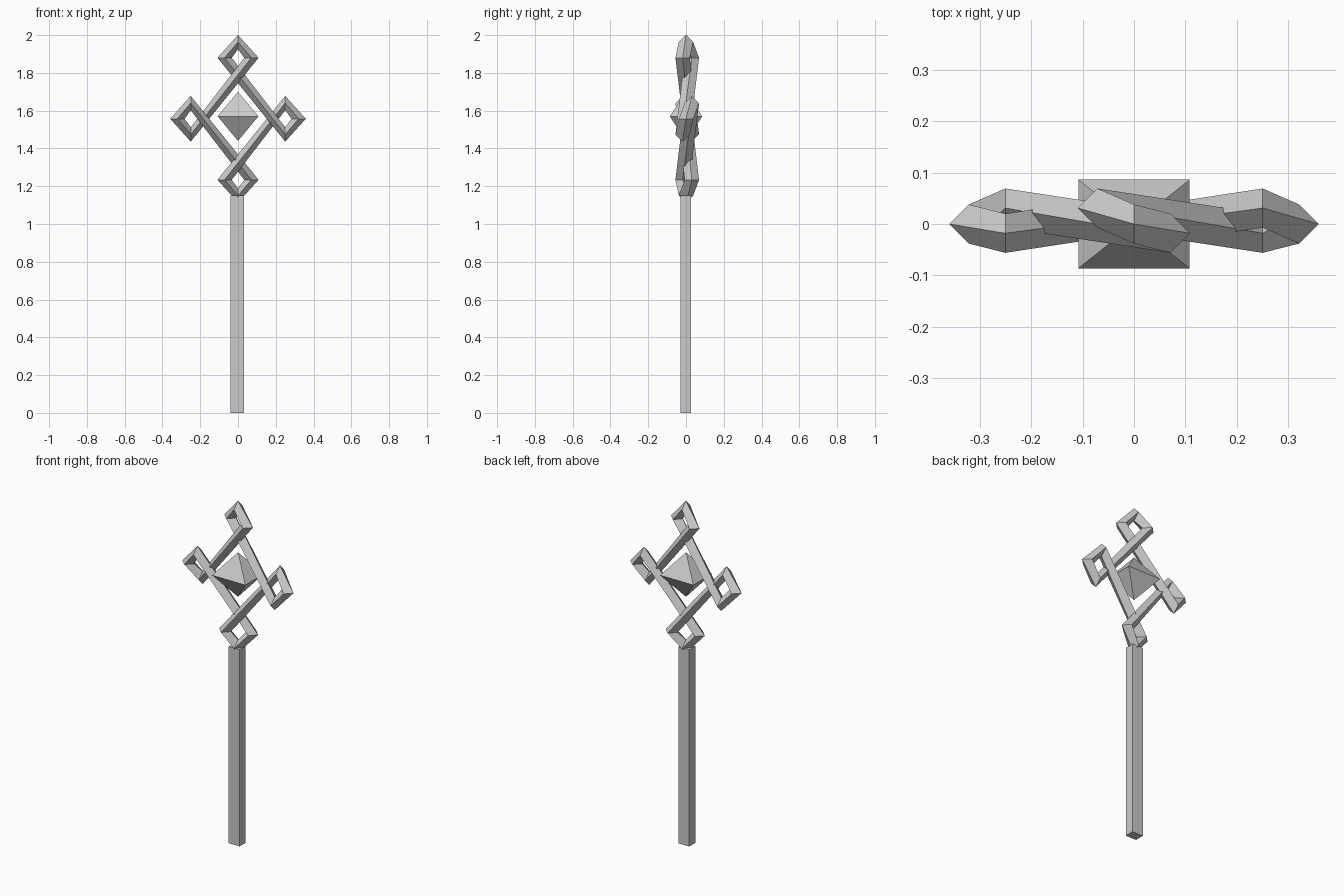
import bpy
import bmesh
from mathutils import Vector

cube = bpy.data.objects.get("Cube")
if cube:
    bpy.data.objects.remove(cube, do_unlink=True)

# Single plain grey for the whole model
grey = bpy.data.materials.new("plain grey")
grey.use_nodes = True
COLOUR = (0.6, 0.6, 0.6, 1)
grey.diffuse_color = COLOUR
grey.node_tree.nodes["Principled BSDF"].inputs["Base Color"].default_value = COLOUR


def add_object(name, bm):
    """Turn a bmesh into a flat-shaded grey object."""
    bmesh.ops.recalc_face_normals(bm, faces=bm.faces)
    mesh = bpy.data.meshes.new(name)
    bm.to_mesh(mesh)
    bm.free()
    mesh.materials.append(grey)
    obj = bpy.data.objects.new(name, mesh)
    bpy.context.collection.objects.link(obj)
    return obj


# Rectangular shaft
bm = bmesh.new()
bmesh.ops.create_cube(bm, size=1)
bmesh.ops.scale(bm, vec=(0.07, 0.056, 1.15), verts=bm.verts)
bmesh.ops.translate(bm, vec=(-0.004, -0.002, 0.575), verts=bm.verts)
add_object("shaft", bm)

# Floating gem: two pyramids on a shared rectangular waist
bm = bmesh.new()
waist = [bm.verts.new((x, y, 1.57))
         for x, y in ((-0.108, -0.086), (0.108, -0.086), (0.108, 0.086), (-0.108, 0.086))]
for z in (1.70, 1.44):
    tip = bm.verts.new((0, 0, z))
    for i in range(4):
        bm.faces.new((waist[i], waist[(i + 1) % 4], tip))
add_object("gem", bm)

# Knot: one closed strand with a diamond section, looping at four lobes.
# Each lobe is entered at the back and left at the front, so the bars weave.
CENTRE = Vector((0, 0, 1.557))
RADIUS = 0.038
BACK, FRONT = 0.031, -0.018
LOBE_X, LOBE_Z = 0.071, 0.083

bm = bmesh.new()
rings = []
for axis, reach in (((0, 1), 0.323), ((-1, 0), 0.25), ((0, -1), 0.323), ((1, 0), 0.25)):
    out = Vector((axis[0], 0, axis[1]))
    side = Vector((-axis[1], 0, axis[0]))
    for direction, depth in ((side, BACK), (out, 0), (-side, FRONT)):
        offset = Vector((direction.x * LOBE_X, depth, direction.z * LOBE_Z))
        middle = CENTRE + out * reach + offset
        section = (direction, Vector((0, 1, 0)), -direction, Vector((0, -1, 0)))
        rings.append([bm.verts.new(middle + RADIUS * v) for v in section])

# The strand swaps its inner and outer edges nowhere, so rings join in order
for a, b in zip(rings, rings[1:] + rings[:1]):
    for i in range(4):
        j = (i + 1) % 4
        bm.faces.new((a[i], a[j], b[j], b[i]))
add_object("woven_knot", bm)
